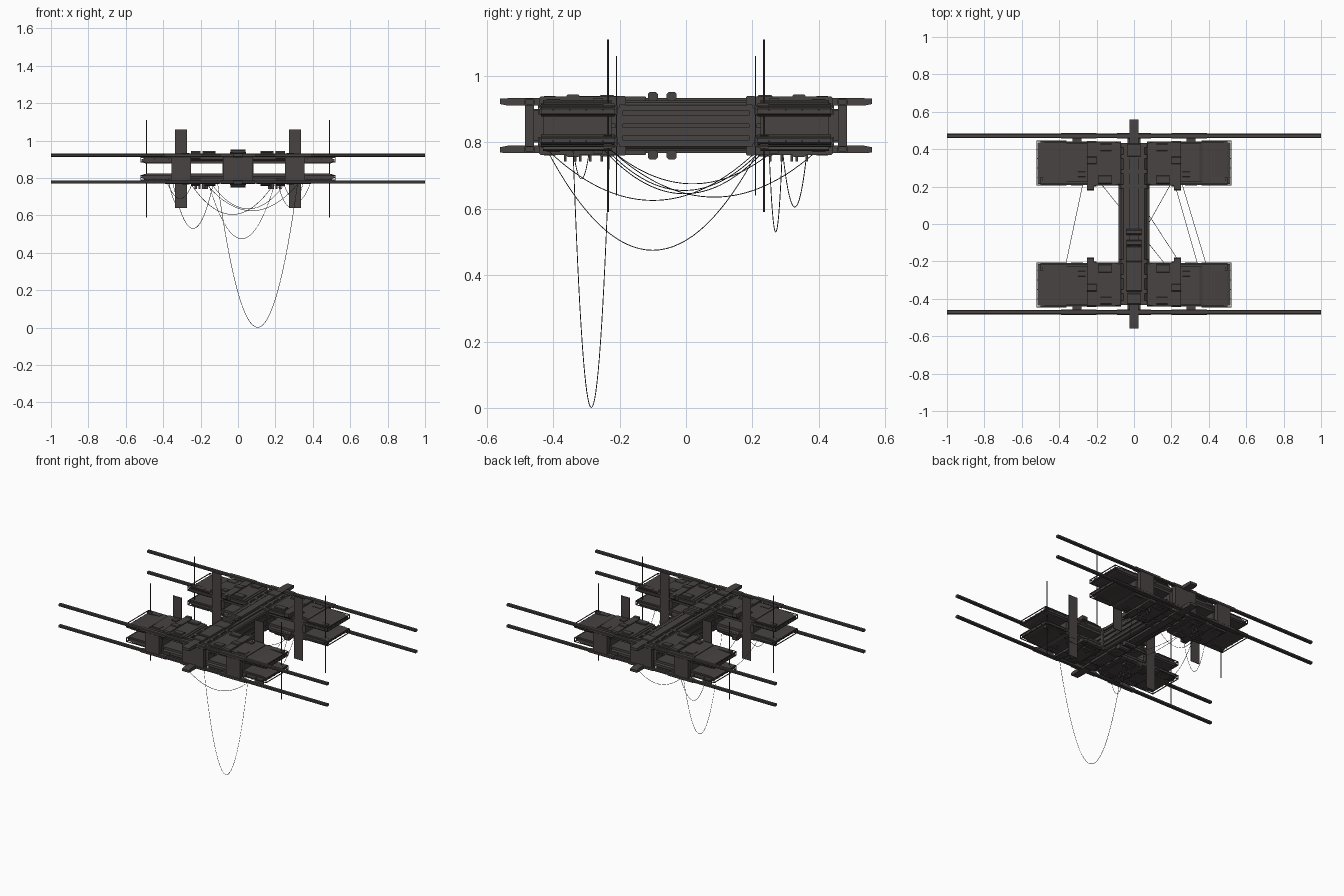
import bpy, bmesh, math
from mathutils import Vector

MID = 0.85  # height of the horizontal mirror plane


def material(name, rgb):
    m = bpy.data.materials.new(name)
    m.diffuse_color = (*rgb, 1)
    return m


HULL = material("dark warm grey", (0.064, 0.056, 0.054))


def finish(name, bm):
    bmesh.ops.recalc_face_normals(bm, faces=bm.faces)
    me = bpy.data.meshes.new(name)
    bm.to_mesh(me)
    bm.free()
    me.materials.append(HULL)
    ob = bpy.data.objects.new(name, me)
    bpy.context.collection.objects.link(ob)
    return ob


def add_prism(bm, pts, axis, a, b, sign):
    """Extrude a closed 2D profile along an axis, mirrored by sign; z is measured from MID."""
    def place(p, t):
        v = list(p)
        v.insert(axis, t)
        return (v[0] * sign[0], v[1] * sign[1], MID + v[2] * sign[2])
    lo = [bm.verts.new(place(p, a)) for p in pts]
    hi = [bm.verts.new(place(p, b)) for p in pts]
    bm.faces.new(lo)
    bm.faces.new(hi)
    n = len(pts)
    for i in range(n):
        bm.faces.new((lo[i], lo[(i + 1) % n], hi[(i + 1) % n], hi[i]))


def rect(a0, a1, b0, b1, c=0.0):
    """Rectangle profile with chamfered corners."""
    if c == 0:
        return [(a0, b0), (a1, b0), (a1, b1), (a0, b1)]
    return [(a0 + c, b0), (a1 - c, b0), (a1, b0 + c), (a1, b1 - c),
            (a1 - c, b1), (a0 + c, b1), (a0, b1 - c), (a0, b0 + c)]


def signs(mx, my, mz):
    return [(x, y, z) for x in ((1, -1) if mx else (1,))
            for y in ((1, -1) if my else (1,)) for z in ((1, -1) if mz else (1,))]


def build(name, items, mx=False, my=False, mz=False):
    """items: (profile, axis, start, end), copied over the requested mirrors."""
    bm = bmesh.new()
    for s in signs(mx, my, mz):
        for it in items:
            add_prism(bm, *it, s)
    return finish(name, bm)


def box(x0, x1, y0, y1, z0, z1, c=0.0):
    return (rect(y0, y1, z0, z1, c), 0, x0, x1)


# central spine: chamfered hull with side ribs and end collars
build("spine_hull", [(rect(-0.072, 0.072, -0.07, 0.07, 0.015), 1, -0.43, 0.43)])
build("spine_side_strips", [box(0.07, 0.082, -0.43, 0.43, 0.045, 0.062),
                            box(0.07, 0.08, -0.43, 0.43, 0.005, 0.03)], mx=True, mz=True)
build("spine_ribs", [(rect(-0.084, 0.084, -0.077, 0.077, 0.015), 1, y, y + 0.022)
                     for y in (0.19, 0.27, 0.35, 0.41)], my=True)
build("spine_top_strips", [box(0.035, 0.055, -0.42, 0.42, 0.068, 0.076)], mx=True, mz=True)

# long keel beams with tapered tips
tip = [(-0.56, 0.065), (-0.535, 0.06), (0.535, 0.06), (0.56, 0.065), (0.56, 0.081),
       (0.53, 0.083), (-0.53, 0.083), (-0.56, 0.081)]
build("keel_beams", [(tip, 0, -0.025, 0.025)], mz=True)
build("keel_blocks", [box(-0.04, 0.04, -0.36, -0.2, 0.075, 0.09, 0.004),
                      box(-0.044, 0.044, -0.2, -0.12, 0.075, 0.088, 0.003),
                      box(-0.04, 0.04, -0.115, -0.085, 0.075, 0.102, 0.006),
                      box(-0.04, 0.04, -0.058, -0.028, 0.075, 0.102, 0.006),
                      box(-0.035, 0.035, -0.43, -0.37, 0.075, 0.088, 0.004),
                      box(-0.035, 0.035, 0.36, 0.43, 0.075, 0.088, 0.004)], mz=True)

# full-width rails with sleeves
build("rails", [(rect(0.459, 0.483, 0.063, 0.08, 0.004), 0, -1, 1)], my=True, mz=True)
build("rail_sleeves", [box(0.2, 0.39, 0.456, 0.486, 0.061, 0.082, 0.004),
                       box(-0.09, 0.09, 0.456, 0.486, 0.061, 0.082, 0.004)],
      mx=True, my=True, mz=True)

# blocks joining upper and lower rails, and their links to the bays
build("rail_link_blocks", [box(0.25, 0.355, 0.457, 0.484, -0.066, 0.066)], mx=True, my=True)
build("centre_link_blocks", [box(-0.08, 0.08, 0.457, 0.484, -0.066, 0.066),
                             box(-0.035, 0.035, 0.42, 0.46, -0.05, 0.05)], my=True)
build("bay_cores", [box(0.262, 0.345, 0.225, 0.43, -0.04, 0.04),
                    box(0.28, 0.33, 0.42, 0.46, -0.045, 0.045)], mx=True, my=True)

# inner bay slabs, layered, next to the spine
build("inner_bays", [box(0.07, 0.252, 0.205, 0.44, 0.042, 0.074, 0.008),
                     box(0.07, 0.252, 0.215, 0.432, 0.027, 0.044),
                     box(0.1, 0.2, 0.205, 0.442, 0.07, 0.082, 0.004),
                     box(0.2, 0.25, 0.2, 0.443, 0.05, 0.088, 0.006),
                     box(0.085, 0.1, 0.208, 0.436, 0.07, 0.079)],
      mx=True, my=True, mz=True)

# outer bay slabs with a stepped outer end
outer = [(0.25, 0.027), (0.49, 0.027), (0.515, 0.034), (0.515, 0.05), (0.5, 0.056),
         (0.43, 0.064), (0.25, 0.066)]
cover = [(0.25, 0.06), (0.36, 0.06), (0.365, 0.071), (0.35, 0.077), (0.25, 0.077)]
build("outer_bays", [(outer, 1, 0.215, 0.437)], mx=True, my=True, mz=True)
build("outer_bay_covers", [(cover, 1, 0.225, 0.43)], mx=True, my=True, mz=True)
build("bay_edge_lips", [box(0.25, 0.5, 0.208, 0.218, 0.038, 0.05),
                        box(0.25, 0.5, 0.434, 0.442, 0.038, 0.05)],
      mx=True, my=True, mz=True)

# raised housings and access panels on the bays
build("bay_housings", [box(0.2, 0.252, 0.32, 0.36, 0.08, 0.094, 0.004),
                       box(0.12, 0.19, 0.215, 0.26, 0.078, 0.093, 0.004),
                       box(0.12, 0.18, 0.39, 0.43, 0.078, 0.09, 0.004),
                       box(0.215, 0.25, 0.18, 0.21, 0.062, 0.09, 0.005),
                       box(0.26, 0.3, 0.25, 0.28, 0.075, 0.084, 0.003)],
      mx=True, my=True, mz=True)
build("access_panels", [box(0.41, 0.5, 0.215, 0.25, 0.06, 0.066),
                        box(0.29, 0.35, 0.38, 0.42, 0.076, 0.08)],
      mx=True, my=True, mz=True)

# hand rails around the outer bay edges
r = 0.0022
bars = [box(0.36, 0.522, y - r, y + r, z - r, z + r) for y in (0.208, 0.443) for z in (0.036, 0.06)]
bars += [box(0.522 - 2 * r, 0.522, 0.208, 0.443, z - r, z + r) for z in (0.036, 0.06)]
bars += [box(x - r, x + r, y - r, y + r, 0.036, 0.06)
         for x in (0.37, 0.445, 0.52) for y in (0.208, 0.443)]
bars += [box(0.50, 0.52, y - r, y + r, 0.045, 0.049) for y in (0.25, 0.3, 0.35, 0.4)]
build("hand_rails", bars, mx=True, my=True, mz=True)

# pegs hanging under the bays
build("under_pegs", [box(x, x + 0.012, y, y + 0.007, -0.108, -0.07)
                     for x, y in ((0.16, 0.25), (0.2, 0.285), (0.22, 0.315),
                                  (0.17, 0.33), (0.18, 0.36))], mx=True, my=True)

# flat upright fins and thin antenna poles at the bay inner edges
build("fins", [box(0.272, 0.338, 0.207, 0.211, -0.21, 0.21)], mx=True, my=True)
pole = [(0.489 + 0.003 * math.cos(a * math.pi / 4), 0.235 + 0.003 * math.sin(a * math.pi / 4))
        for a in range(8)]
build("antenna_poles", [(pole, 2, -0.26, 0.26)], mx=True, my=True)
build("antenna_mounts", [box(0.475, 0.503, 0.222, 0.248, 0.03, 0.068)],
      mx=True, my=True, mz=True)

# slack cables: start x, y, end x, y, lowest z
cables = [(-0.11, -0.23, 0.32, -0.34, 0.0013), (-0.16, -0.42, 0.2, 0.22, 0.475),
          (-0.35, 0.25, -0.13, 0.29, 0.53), (-0.26, 0.29, 0.2, 0.365, 0.605),
          (-0.27, 0.23, -0.37, -0.24, 0.655), (0.21, 0.24, 0.35, -0.25, 0.645),
          (0.24, 0.27, 0.39, -0.23, 0.675), (-0.18, 0.22, 0.33, -0.42, 0.625),
          (-0.15, 0.4, 0.26, -0.23, 0.635), (-0.38, -0.34, -0.24, -0.29, 0.69)]
for i, (x0, y0, x1, y1, low) in enumerate(cables):
    bm = bmesh.new()
    n, rad, top = 32, 0.0013, 0.78
    path = [Vector((x0 + (x1 - x0) * t, y0 + (y1 - y0) * t, low + (top - low) * (2 * t - 1) ** 2))
            for t in (k / n for k in range(n + 1))]
    side = Vector((y1 - y0, x0 - x1, 0)).normalized()
    rings = []
    for k, p in enumerate(path):
        d = (path[min(k + 1, n)] - path[max(k - 1, 0)]).normalized()
        up = side.cross(d)
        rings.append([bm.verts.new(p + rad * (side * math.cos(a) + up * math.sin(a)))
                      for a in (j * math.pi / 2 for j in range(4))])
    for a, b in zip(rings, rings[1:]):
        for j in range(4):
            bm.faces.new((a[j], a[(j + 1) % 4], b[(j + 1) % 4], b[j]))
    bm.faces.new(rings[0])
    bm.faces.new(rings[-1])
    finish(f"cable_{i + 1}", bm)
